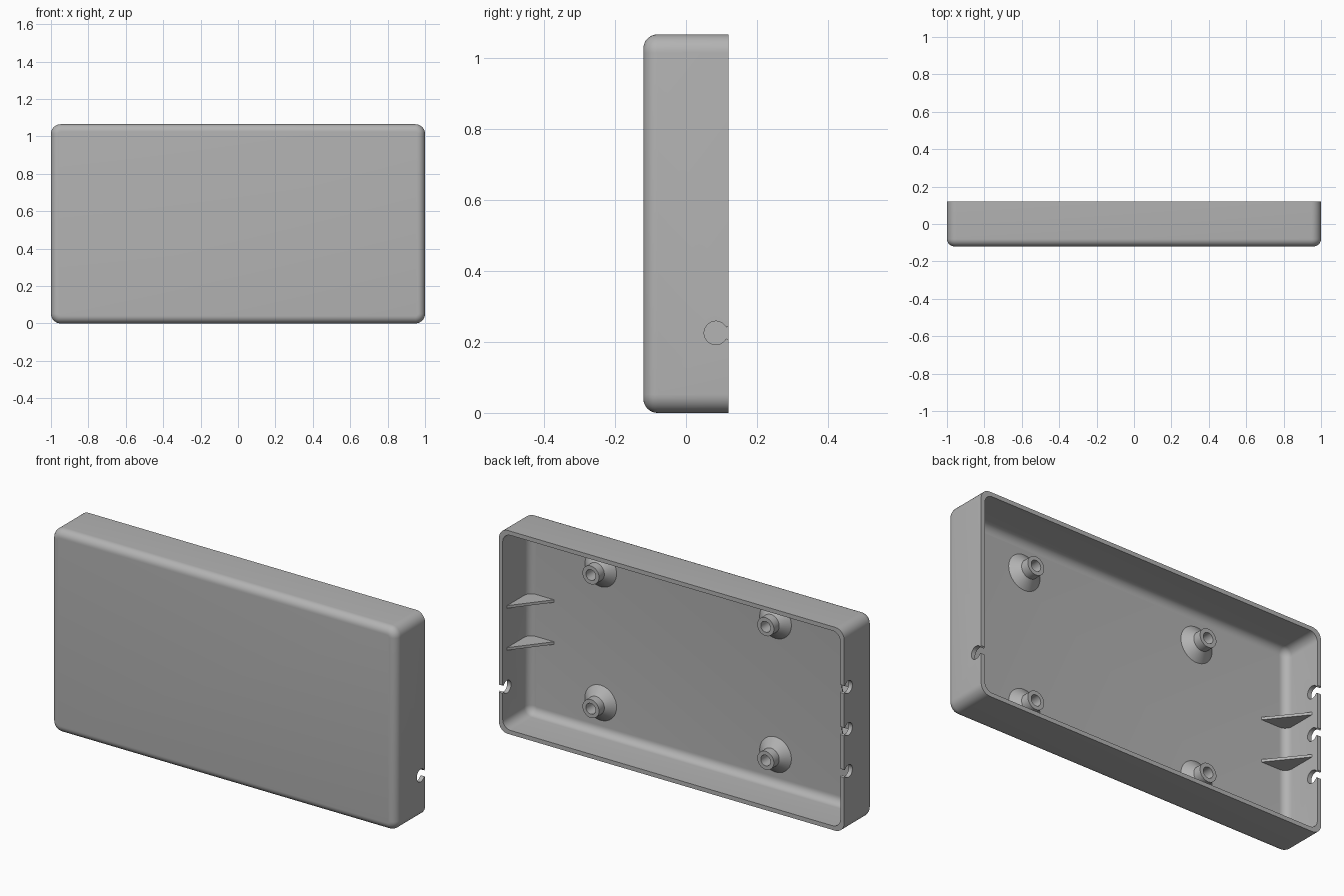
import bpy, bmesh
from math import sin, cos, pi, radians
from mathutils import Vector

cube = bpy.data.objects.get("Cube")
if cube:
    bpy.data.objects.remove(cube)

W, H, D = 1.0, 0.5325, 0.12        # half width, half height, half depth
WALL, FLOOR = 0.022, -0.098        # wall thickness, inner floor position

grey = bpy.data.materials.new("plain_grey")
grey.use_nodes = True
grey.diffuse_color = (0.45, 0.45, 0.45, 1)
grey.node_tree.nodes["Principled BSDF"].inputs["Base Color"].default_value = grey.diffuse_color


def make(name, loops, cyclic=False):
    """Skin a list of equal-length point loops, capping the ends unless cyclic."""
    bm = bmesh.new()
    rings = [[bm.verts.new(p) for p in loop] for loop in loops]
    pairs = list(zip(rings, rings[1:]))
    if cyclic:
        pairs.append((rings[-1], rings[0]))
    else:
        bm.faces.new(rings[0])
        bm.faces.new(rings[-1])
    n = len(rings[0])
    for a, b in pairs:
        for i in range(n):
            j = (i + 1) % n
            bm.faces.new((a[i], a[j], b[j], b[i]))
    bmesh.ops.recalc_face_normals(bm, faces=bm.faces)
    mesh = bpy.data.meshes.new(name)
    bm.to_mesh(mesh)
    bm.free()
    mesh.materials.append(grey)
    obj = bpy.data.objects.new(name, mesh)
    bpy.context.collection.objects.link(obj)
    return obj


def smooth(obj):
    bpy.ops.object.select_all(action='DESELECT')
    obj.select_set(True)
    bpy.context.view_layer.objects.active = obj
    bpy.ops.object.shade_smooth_by_angle(angle=radians(30))


def rounded_rect(inset, r, y, seg=8):
    pts = []
    for k, (sx, sz) in enumerate([(1, 1), (-1, 1), (-1, -1), (1, -1)]):
        cx, cz = sx * (W - inset - r), sz * (H - inset - r)
        for i in range(seg + 1):
            a = (k + i / seg) * pi / 2
            pts.append((cx + r * cos(a), y, H + cz + r * sin(a)))
    return pts


def tray_side(inset, corner, fillet, floor, seg=8):
    """Loops from the open rim down round the fillet to the floor."""
    loops = [rounded_rect(inset, corner, D)]
    for i in range(seg + 1):
        a = i / seg * pi / 2
        step = fillet * (1 - cos(a))
        loops.append(rounded_rect(inset + step, corner - step, floor + fillet * (1 - sin(a))))
    return loops


# Open-backed tray: inner skin followed by outer skin
inner = tray_side(WALL, 0.045, 0.04, FLOOR)
outer = tray_side(0, 0.052, 0.04, -D)
shell = make("case_shell", inner[::-1] + outer)


# Keyhole cable notches in the side walls
def notch(side, z, r=0.033, cy=0.084):
    start = radians(28)
    pts = [(cy + r * cos(a), z + r * sin(a))
           for a in (start + (2 * pi - 2 * start) * i / 32 for i in range(33))]
    pts += [(D + 0.01, z - 0.027), (D + 0.01, z + 0.027)]
    cutter = make("notch_cutter", [[(side * x, y, h) for y, h in pts] for x in (0.9, 1.1)])
    cutter.hide_render = True
    mod = shell.modifiers.new("notch", 'BOOLEAN')
    mod.operation, mod.solver, mod.object = 'DIFFERENCE', 'EXACT', cutter
    bpy.context.view_layer.objects.active = shell
    bpy.ops.object.modifier_apply(modifier=mod.name)
    bpy.data.objects.remove(cutter)


notch(1, 0.225)
for dz in (-0.22, 0, 0.22):
    notch(-1, H + dz)
smooth(shell)

# Triangular gussets between side walls and floor
for side, label in ((1, "left"), (-1, "right")):
    for dz, level in ((0.11, "upper"), (-0.11, "lower")):
        tri = [(0.98, 0.086), (0.98, -0.102), (0.83, -0.102)]
        make(f"{label}_{level}_gusset",
             [[(side * x, y, H + dz + t) for x, y in tri] for t in (-0.007, 0.007)])

# Flared, hollow screw posts
POST = [(0.092, FLOOR - 0.004), (0.092, FLOOR), (0.048, -0.06), (0.048, -0.016),
        (0.028, -0.016), (0.028, FLOOR + 0.002)]
for x, label in ((0.563, "left"), (-0.45, "right")):
    for dz, level in ((0.35, "upper"), (-0.35, "lower")):
        rings = [[(x + r * cos(a), y, H + dz + r * sin(a))
                  for a in (2 * pi * i / 40 for i in range(40))] for r, y in POST]
        smooth(make(f"{label}_{level}_post", rings))
